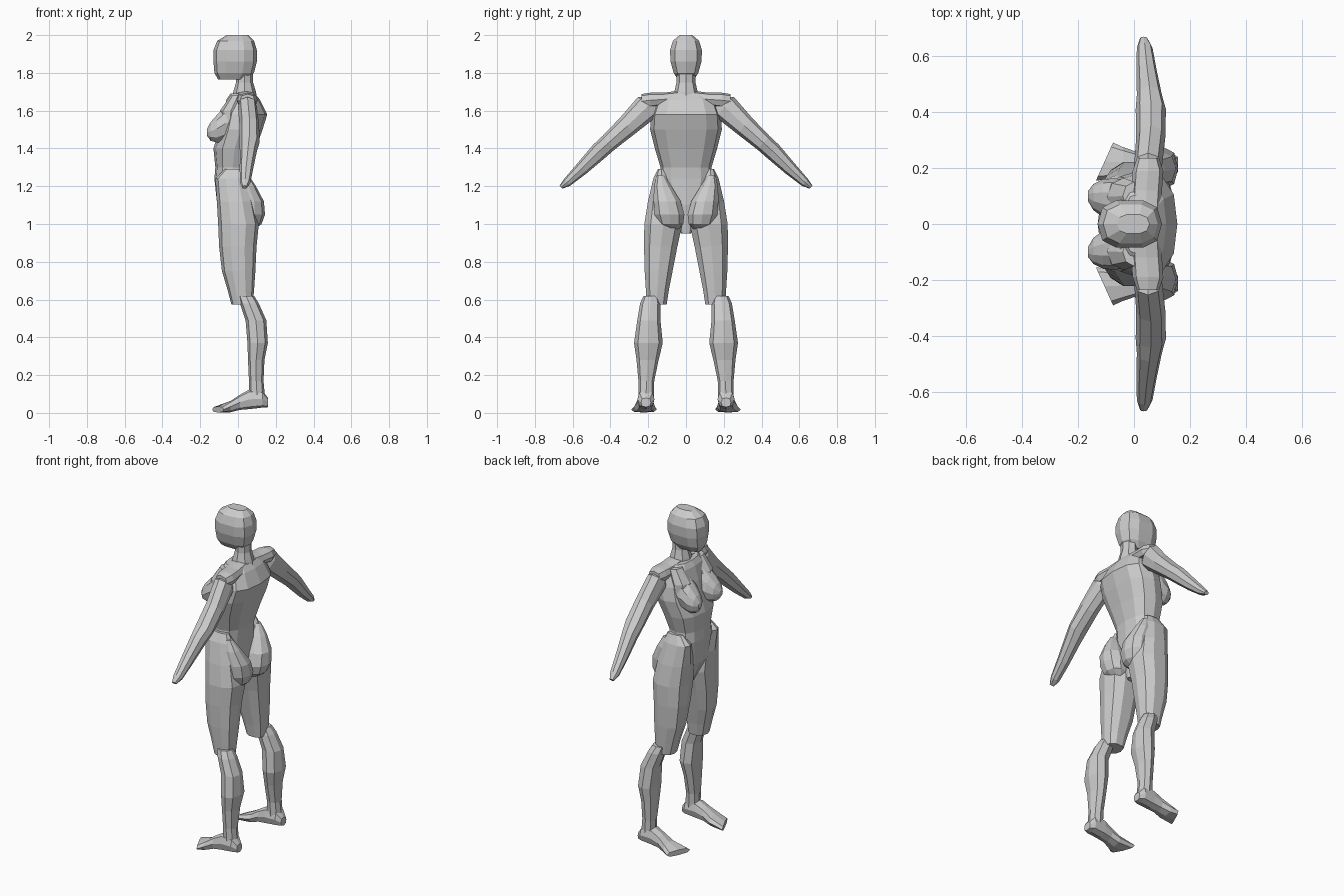
import bpy, bmesh
from math import cos, sin, pi, copysign
from mathutils import Vector


def finish(name, bm, mirror):
    bmesh.ops.recalc_face_normals(bm, faces=bm.faces[:])
    me = bpy.data.meshes.new(name)
    bm.to_mesh(me)
    bm.free()
    ob = bpy.data.objects.new(name, me)
    bpy.context.collection.objects.link(ob)
    if mirror:
        m = ob.modifiers.new("Mirror", 'MIRROR')
        m.use_axis = (False, True, False)
        m.use_mirror_merge = False
    return ob


def loft(name, sections, u, v, n=8, power=1.0, mirror=True):
    """Skin rings given as (cx, cy, cz, half width along u, half width along v)."""
    bm = bmesh.new()
    u, v = Vector(u), Vector(v).normalized()
    sp = lambda a: copysign(abs(a) ** power, a) if abs(a) > 1e-6 else 0
    rings = []
    for cx, cy, cz, ru, rv in sections:
        c = Vector((cx, cy, cz))
        rings.append([bm.verts.new(c + u * ru * sp(cos(2 * pi * i / n)) + v * rv * sp(sin(2 * pi * i / n)))
                      for i in range(n)])
    for a, b in zip(rings, rings[1:]):
        for i in range(n):
            j = (i + 1) % n
            bm.faces.new((a[i], a[j], b[j], b[i]))
    bm.faces.new(rings[0])
    bm.faces.new(rings[-1])
    return finish(name, bm, mirror)


def upright(name, rows, n=8, power=1.0, mirror=True):
    """Loft from rows of (z, x0, x1, y0, y1)."""
    secs = [((a + b) / 2, (c + d) / 2, z, (b - a) / 2, (d - c) / 2) for z, a, b, c, d in rows]
    return loft(name, secs, (1, 0, 0), (0, 1, 0), n, power, mirror)


# Head and neck
upright("head", [(1.765, -.105, .05, -.045, .045), (1.80, -.125, .085, -.068, .068),
                 (1.86, -.13, .10, -.085, .085), (1.92, -.13, .10, -.088, .088),
                 (1.97, -.11, .085, -.072, .072), (2.0, -.06, .055, -.035, .035)],
        10, .75, False)
upright("neck", [(1.62, -.04, .11, -.08, .08), (1.70, -.025, .095, -.062, .062),
                 (1.75, -.01, .08, -.05, .05), (1.82, -.01, .08, -.05, .05)], 8, 1, False)

# Torso down to the crotch
upright("torso", [(1.69, -.04, .09, -.11, .11), (1.66, -.06, .115, -.155, .155),
                  (1.58, -.085, .155, -.185, .185), (1.50, -.10, .13, -.19, .19),
                  (1.40, -.13, .095, -.165, .165), (1.30, -.12, .065, -.135, .135),
                  (1.24, -.125, .06, -.14, .14), (1.10, -.11, .06, -.11, .11),
                  (.95, -.04, .04, -.025, .025)], 12, .8, False)

# Shoulder bridges, flat on top
loft("shoulder", [(.04, .04, 1.665, .055, .04), (.045, .12, 1.66, .055, .035),
                  (.05, .19, 1.655, .055, .04), (.05, .235, 1.65, .04, .038)],
     (1, 0, 0), (0, 0, 1), 8, .8)

# Arms
loft("arm", [(.05, .175, 1.64, .03, .04), (.05, .205, 1.62, .05, .072),
             (.06, .31, 1.52, .052, .058), (.06, .41, 1.43, .054, .048),
             (.055, .46, 1.385, .045, .047), (.045, .55, 1.295, .036, .036),
             (.038, .63, 1.22, .028, .024), (.035, .662, 1.195, .014, .011)],
     (1, 0, 0), (0, .67, .74), 8, .9)

# Breasts, pointing forward and slightly down
loft("breast", [(.0, .085, 1.56, .07, .11), (-.07, .088, 1.53, .075, .095),
                (-.11, .092, 1.505, .068, .078), (-.145, .096, 1.49, .047, .052),
                (-.165, .1, 1.485, .017, .018)],
     (0, 1, 0), (0, 0, 1), 10)

# Chest muscle sloping to the collar bone
upright("upper_chest", [(1.50, -.11, .02, .03, .16), (1.60, -.095, .02, .03, .165),
                        (1.68, -.04, .04, .05, .15)])

# Buttocks
upright("buttock", [(1.26, .0, .055, .115, .155), (1.20, -.02, .095, .075, .172),
                    (1.12, -.02, .137, .025, .175), (1.05, -.02, .143, .005, .17),
                    (1.0, -.01, .125, .012, .15), (.97, .01, .085, .04, .12)], 10, .9)

# Thighs
upright("thigh", [(1.29, -.07, .03, .11, .15), (1.24, -.12, .055, .085, .175),
                  (1.12, -.112, .085, .03, .205), (1.0, -.105, .11, .015, .225),
                  (.88, -.10, .098, .042, .226), (.75, -.085, .092, .068, .222),
                  (.65, -.055, .085, .088, .215), (.575, -.035, .078, .10, .21)], 10, .85)

# Lower legs
upright("calf", [(.62, .0, .085, .145, .225), (.58, .01, .11, .135, .243),
                 (.49, .04, .15, .135, .258), (.37, .05, .158, .123, .275),
                 (.28, .053, .14, .145, .262), (.17, .058, .135, .168, .252),
                 (.06, .06, .145, .17, .252)], 8, .9)

# Feet, widening to an angled toe edge
foot = loft("foot", [(.158, .212, .055, .026, .025), (.13, .212, .073, .045, .045),
                     (.06, .212, .072, .045, .052), (.01, .215, .056, .043, .04),
                     (-.04, .22, .033, .055, .03), (-.10, .223, .018, .068, .016)],
            (0, 1, 0), (0, 0, 1), 8, .75)
for p in foot.data.vertices:
    if p.co.x < -.07:
        p.co.x += (p.co.y - .235) * .45
